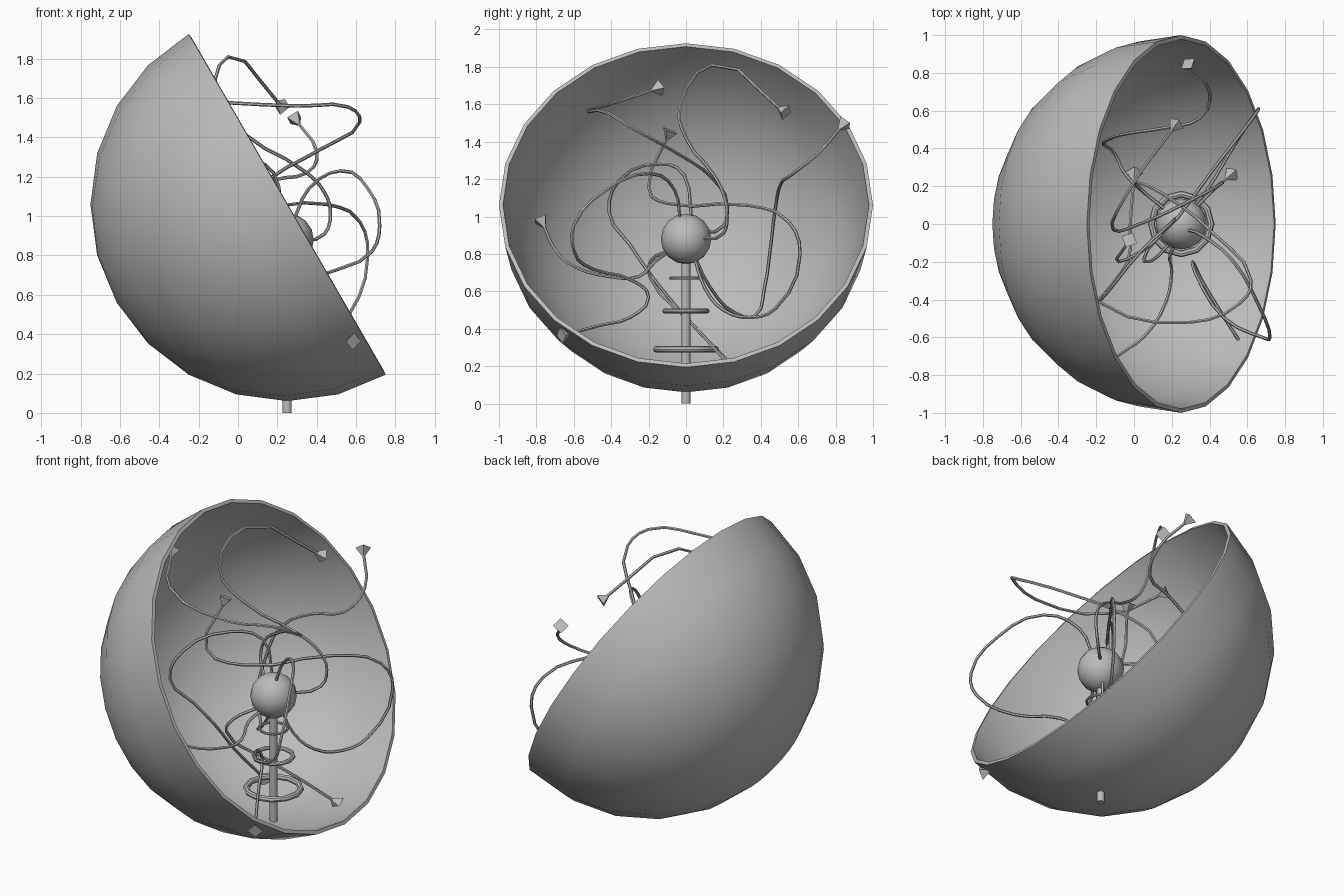
import bpy, bmesh, math
from mathutils import Vector, Matrix

cube = bpy.data.objects.get("Cube")
if cube:
    bpy.data.objects.remove(cube, do_unlink=True)

grey = bpy.data.materials.new("plain_grey")
grey.use_nodes = True
GREY = (0.5, 0.5, 0.5, 1)
grey.diffuse_color = GREY
grey.node_tree.nodes["Principled BSDF"].inputs["Base Color"].default_value = GREY

AXIS_X = 0.25


def finish(obj, name, smooth=True):
    obj.name = name
    obj.data.materials.clear()
    obj.data.materials.append(grey)
    bpy.ops.object.select_all(action='DESELECT')
    obj.select_set(True)
    bpy.context.view_layer.objects.active = obj
    if smooth:
        bpy.ops.object.shade_smooth_by_angle(angle=math.radians(35))
    return obj


# Tilted half-sphere shell
bm = bmesh.new()
bmesh.ops.create_uvsphere(bm, u_segments=24, v_segments=12, radius=1)
bmesh.ops.delete(bm, geom=[v for v in bm.verts if v.co.z > 0.01], context='VERTS')
bmesh.ops.rotate(bm, verts=bm.verts, matrix=Matrix.Rotation(math.radians(60), 3, 'Y'))
mesh = bpy.data.meshes.new("bowl")
bm.to_mesh(mesh)
bm.free()
bowl = bpy.data.objects.new("bowl", mesh)
bpy.context.collection.objects.link(bowl)
bowl.location = (AXIS_X, 0, 1.06)
shell = bowl.modifiers.new("thickness", 'SOLIDIFY')
shell.thickness = 0.022
shell.offset = -1
bpy.context.view_layer.objects.active = bowl
bpy.ops.object.select_all(action='DESELECT')
bowl.select_set(True)
bpy.ops.object.modifier_apply(modifier="thickness")
finish(bowl, "bowl")

# Post, ball and rings on the post
bpy.ops.mesh.primitive_cylinder_add(vertices=12, radius=0.023, depth=0.84, location=(AXIS_X, 0, 0.42))
finish(bpy.context.object, "post")
bpy.ops.mesh.primitive_uv_sphere_add(segments=16, ring_count=8, radius=0.135, location=(AXIS_X, 0, 0.88))
finish(bpy.context.object, "ball")
for name, z, outer, tube in (("upper_ring", 0.67, 0.09, 0.008),
                             ("middle_ring", 0.495, 0.127, 0.013),
                             ("lower_ring", 0.29, 0.176, 0.018)):
    bpy.ops.mesh.primitive_torus_add(major_segments=12, minor_segments=8, major_radius=outer - tube,
                                     minor_radius=tube, location=(AXIS_X, 0, z))
    finish(bpy.context.object, name)


def wire(name, points):
    """Thin bent wire from the ball, ending in a four-sided pyramid."""
    curve = bpy.data.curves.new(name, 'CURVE')
    curve.dimensions = '3D'
    curve.bevel_depth = 0.009
    curve.bevel_resolution = 1
    curve.resolution_u = 3
    curve.use_fill_caps = True
    spline = curve.splines.new('BEZIER')
    spline.bezier_points.add(len(points) - 1)
    for knot, p in zip(spline.bezier_points, points):
        knot.co = p
        knot.handle_left_type = knot.handle_right_type = 'AUTO'
    obj = bpy.data.objects.new(name, curve)
    bpy.context.collection.objects.link(obj)
    bpy.ops.object.select_all(action='DESELECT')
    obj.select_set(True)
    bpy.context.view_layer.objects.active = obj
    bpy.ops.object.convert(target='MESH')
    finish(bpy.context.object, name)
    # Pyramid with its point on the wire and its base outward
    end, before = Vector(points[-1]), Vector(points[-2])
    turn = (before - end).to_track_quat('Z', 'Y')
    bpy.ops.mesh.primitive_cone_add(vertices=4, radius1=0.045, depth=0.065, location=end,
                                    rotation=turn.to_euler())
    finish(bpy.context.object, name + "_tip", smooth=False)


wire("top_left_wire", [(.3, .06, .88), (.44, .2, .91), (.47, .22, 1.02), (.44, .2, 1.12), (.35, .15, 1.22),
                       (.03, 0, 1.42), (-.11, -.03, 1.6), (-.05, .14, 1.81), (.21, .51, 1.57)])
wire("top_right_wire", [(.2, .05, .92), (.02, .2, .95), (.02, .22, 1.06), (.16, .155, 1.19),
                        (.42, -.05, 1.34), (.62, -.3, 1.48), (.56, -.42, 1.555), (.3, -.52, 1.56),
                        (-.19, -.41, 1.6), (-.35, -.166, 1.68)])
wire("far_left_wire", [(.23, .04, .8), (.1, .13, .62), (-.05, .27, .48), (-.1, .37, .47), (-.16, .42, .62),
                       (-.13, .45, .82), (-.03, .48, 1.06), (.17, .51, 1.18), (.35, .56, 1.22),
                       (.4, .7, 1.33), (.3, .83, 1.48)])
wire("middle_wire", [(.27, .04, .8), (.32, .1, .62), (.4, .2, .5), (.49, .35, .46), (.57, .48, .51),
                     (.66, .61, .8), (.62, .55, .97), (.45, .33, 1.06), (.1, -.1, 1.07),
                     (-.08, -.2, 1.16), (-.03, -.096, 1.43)])
wire("side_wire", [(.24, -.08, .82), (.19, -.165, .76), (.2, -.25, .68), (.17, -.41, .68), (.06, -.59, .73),
                   (-.09, -.7, .82), (-.15, -.765, .96)])
wire("front_wire", [(.28, -.03, .97), (.36, -.06, 1.14), (.52, -.19, 1.23), (.66, -.43, 1.14),
                    (.72, -.6, .95), (.68, -.6, .82), (.48, -.5, .72), (.33, -.27, .65), (.31, -.2, .57),
                    (.36, -.3, .46), (.45, -.45, .42), (.57, -.64, .37)])
wire("back_loop_wire", [(.22, .03, .98), (.18, -.01, 1.22), (.04, -.14, 1.28), (-.14, -.36, 1.19),
                        (-.19, -.41, 1.02), (-.1, -.3, .85), (-.03, -.19, .69), (-.02, 0, .46),
                        (0, .25, .2)])
wire("low_wire", [(.2, -.09, .82), (.1, -.19, .76), (.05, -.19, .67), (.2, 0, .46), (.35, .12, .33),
                  (.5, .25, .18)])
